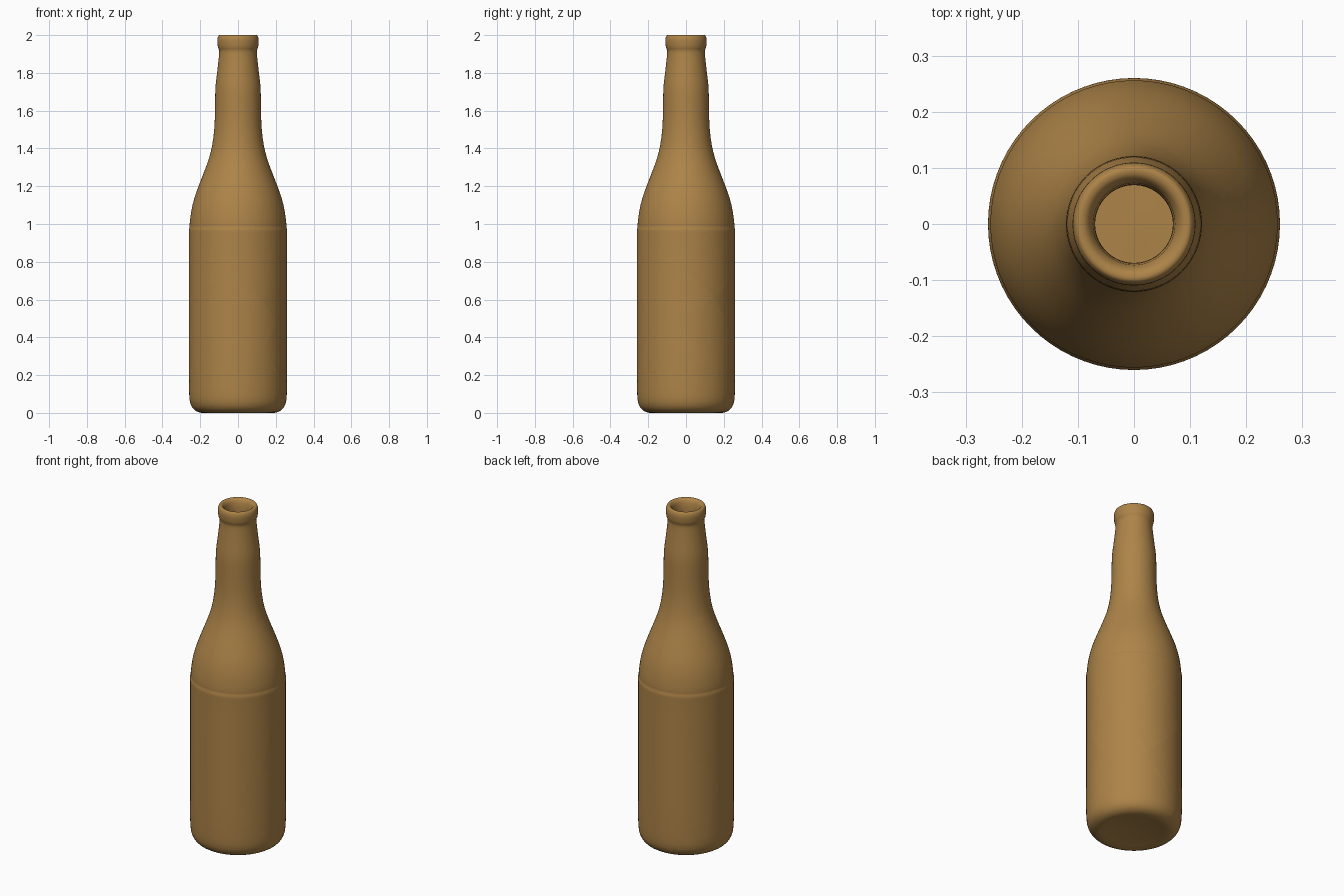
import bpy, bmesh, math
from mathutils import Vector

if "Cube" in bpy.data.objects:
    bpy.data.objects.remove(bpy.data.objects["Cube"])

SEGMENTS = 72

# profile (radius, height): underside, body, shoulder, neck, lip, then the inside
OUTER = [(0, .02), (.12, .012), (.185, 0), (.215, .006), (.24, .025), (.255, .06), (.259, .12),
         (.26, .3), (.26, .7), (.26, .95), (.26, .97), (.256, .985), (.256, 1.0), (.247, 1.07),
         (.23, 1.14), (.205, 1.21), (.178, 1.28), (.153, 1.35), (.136, 1.42), (.126, 1.5),
         (.122, 1.58), (.121, 1.66), (.119, 1.73), (.112, 1.79), (.105, 1.85), (.1, 1.9),
         (.1, 1.92), (.106, 1.935), (.109, 1.96), (.109, 1.98), (.103, 1.997), (.095, 2.0),
         (.083, 1.995), (.073, 1.975)]
INNER = [(.07, 1.94), (.07, 1.85), (.085, 1.72), (.088, 1.55), (.102, 1.42), (.14, 1.28),
         (.19, 1.14), (.222, 1.0), (.226, .9), (.226, .3), (.224, .1), (.19, .05), (0, .05)]

# fracture centres as (angle from the front, radius, height)
CENTRES = {
    "neck_piece": (0, 0, 1.76),
    "shoulder_front_piece": (-35, .17, 1.01),
    "shoulder_right_piece": (75, .17, .93),
    "shoulder_back_piece": (195, .17, 1.0),
    "front_middle_piece": (8, .23, .5),
    "front_right_piece": (51, .23, .67),
    "left_middle_piece": (-80, .23, .68),
    "left_low_piece": (-65, .23, .27),
    "front_low_piece": (20, .23, .15),
    "right_low_piece": (78, .23, .34),
    "right_small_piece": (93, .23, .63),
    "back_right_high_piece": (120, .23, .75),
    "right_wedge_piece": (115, .23, .48),
    "back_middle_piece": (158, .23, .58),
    "back_right_low_piece": (130, .23, .14),
    "back_low_piece": (-150, .23, .37),
    "base_piece": (-90, .13, -.1),
}


def smooth_profile(points, steps=2):
    # Catmull-Rom through the profile points
    p = [Vector(q) for q in points]
    out = []
    for i in range(len(p) - 1):
        a, b, c, d = p[max(i - 1, 0)], p[i], p[i + 1], p[min(i + 2, len(p) - 1)]
        # limit tangents on very uneven spacing
        length = (c - b).length
        m0 = (c - a).normalized() * min(length, max((b - a).length, length * .5))
        m1 = (d - b).normalized() * min(length, max((d - c).length, length * .5))
        for k in range(steps):
            t = k / steps
            out.append(b * (2*t**3 - 3*t*t + 1) + m0 * (t**3 - 2*t*t + t)
                       + c * (3*t*t - 2*t**3) + m1 * (t**3 - t*t))
    return out + [p[-1]]


def lathe(points):
    bm = bmesh.new()
    verts = [bm.verts.new((max(r, 0), 0, z)) for r, z in points]
    edges = [bm.edges.new(pair) for pair in zip(verts, verts[1:])]
    bmesh.ops.spin(bm, geom=verts + edges, cent=(0, 0, 0), axis=(0, 0, 1),
                   angle=math.tau, steps=SEGMENTS, use_merge=True)
    bmesh.ops.remove_doubles(bm, verts=bm.verts, dist=1e-5)
    bmesh.ops.recalc_face_normals(bm, faces=bm.faces)
    return bm


def polar(angle, radius, height):
    a = math.radians(angle)
    return Vector((radius * math.sin(a), -radius * math.cos(a), height))


glass = bpy.data.materials.new("brown_glass")
glass.diffuse_color = (.42, .23, .065, 1)
glass.use_nodes = True
glass.node_tree.nodes["Principled BSDF"].inputs["Base Color"].default_value = glass.diffuse_color

bottle = lathe(smooth_profile(OUTER) + smooth_profile(INNER))
seeds = {name: polar(*c) for name, c in CENTRES.items()}

# cut one closed shard per fracture centre
for name, seed in seeds.items():
    bm = bottle.copy()
    for other in sorted(seeds.values(), key=lambda s: (s - seed).length):
        if other == seed or not bm.faces:
            continue
        normal = (other - seed).normalized()
        cut = bmesh.ops.bisect_plane(bm, geom=bm.verts[:] + bm.edges[:] + bm.faces[:],
                                     dist=1e-6, plane_co=(seed + other) / 2,
                                     plane_no=normal, clear_outer=True)
        rim = [g for g in cut["geom_cut"] if isinstance(g, bmesh.types.BMEdge) and g.is_boundary]
        if rim:
            bmesh.ops.triangle_fill(bm, use_beauty=True, edges=rim, normal=normal)
    bmesh.ops.recalc_face_normals(bm, faces=bm.faces)
    mesh = bpy.data.meshes.new(name)
    bm.to_mesh(mesh)
    bm.free()
    mesh.materials.append(glass)
    shard = bpy.data.objects.new(name, mesh)
    bpy.context.collection.objects.link(shard)
    bpy.ops.object.select_all(action='DESELECT')
    shard.select_set(True)
    bpy.context.view_layer.objects.active = shard
    bpy.ops.object.shade_smooth_by_angle(angle=math.radians(40))
bottle.free()
